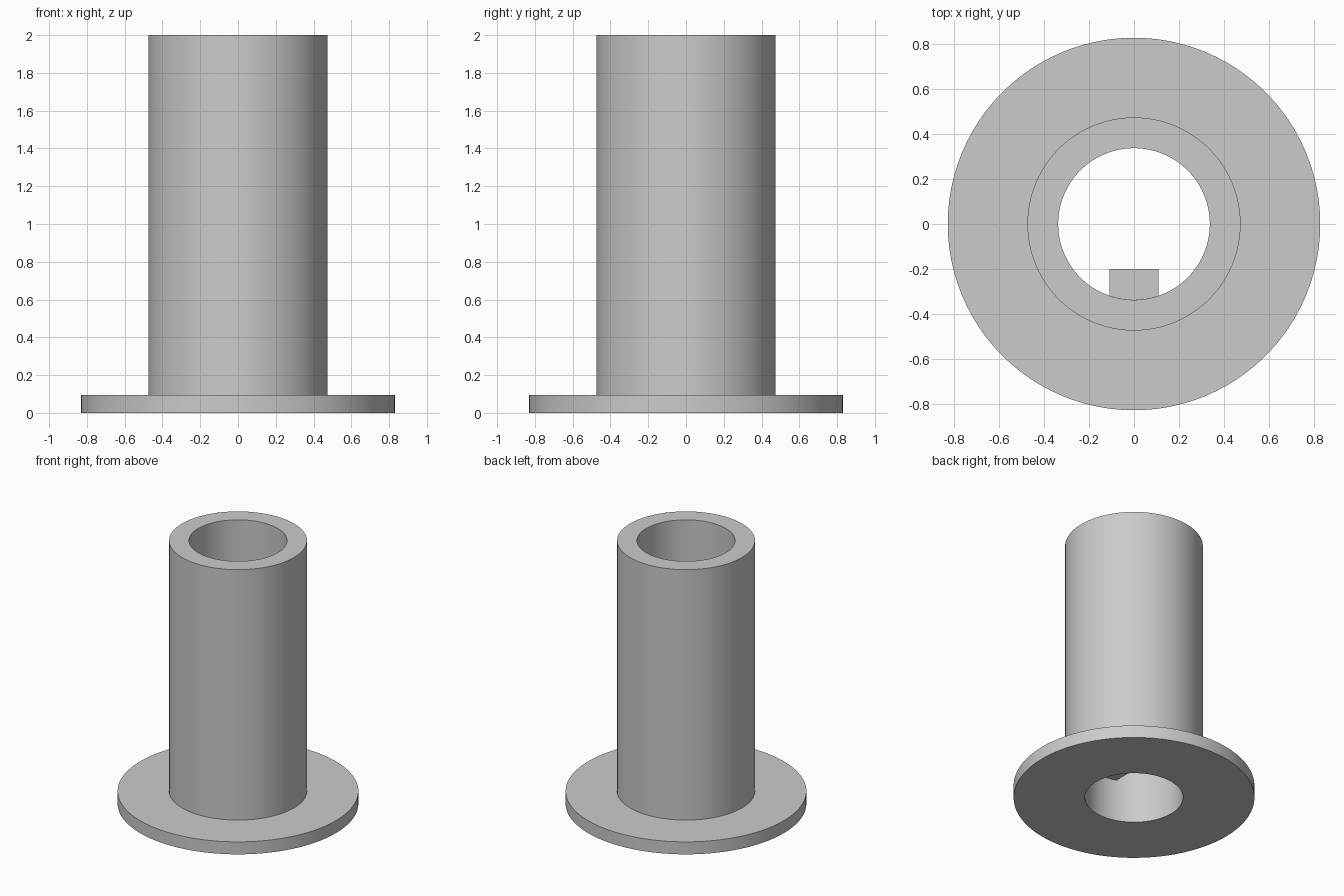
import bpy, bmesh, math

if "Cube" in bpy.data.objects:
    bpy.data.objects.remove(bpy.data.objects["Cube"])

SEG = 96
R_FLANGE, R_TUBE, R_BORE = 0.83, 0.475, 0.338
Z_FLANGE, Z_TOP = 0.095, 2.0

grey = bpy.data.materials.new("light_grey")
grey.diffuse_color = (0.6, 0.6, 0.6, 1)
grey.use_nodes = True
grey.node_tree.nodes["Principled BSDF"].inputs["Base Color"].default_value = grey.diffuse_color


def make_object(name, bm):
    bmesh.ops.recalc_face_normals(bm, faces=bm.faces)
    mesh = bpy.data.meshes.new(name)
    bm.to_mesh(mesh)
    bm.free()
    mesh.materials.append(grey)
    obj = bpy.data.objects.new(name, mesh)
    bpy.context.collection.objects.link(obj)
    bpy.ops.object.select_all(action='DESELECT')
    bpy.context.view_layer.objects.active = obj
    obj.select_set(True)
    bpy.ops.object.shade_smooth_by_angle(angle=math.radians(30))
    return obj


# Flanged sleeve: closed profile of (radius, height) turned around z
profile = [(R_BORE, 0), (R_FLANGE, 0), (R_FLANGE, Z_FLANGE),
           (R_TUBE, Z_FLANGE), (R_TUBE, Z_TOP), (R_BORE, Z_TOP)]
bm = bmesh.new()
rings = []
for i in range(SEG):
    a = 2 * math.pi * i / SEG
    rings.append([bm.verts.new((r * math.cos(a), r * math.sin(a), z)) for r, z in profile])
for i in range(SEG):
    a, b = rings[i], rings[(i + 1) % SEG]
    for j in range(len(profile)):
        k = (j + 1) % len(profile)
        bm.faces.new((a[j], b[j], b[k], a[k]))
make_object("flanged_sleeve", bm)

# Key inside the bore: flat inner side, outer side follows the bore wall
HALF_W, Y_IN, Z0, Z1 = 0.11, -0.2, 0.32, 1.3
half = math.asin(HALF_W / R_BORE)
outline = [(HALF_W, Y_IN), (-HALF_W, Y_IN)]
for i in range(9):
    a = -half + 2 * half * i / 8
    outline.append((R_BORE * math.sin(a), -R_BORE * math.cos(a)))
bm = bmesh.new()
base = bm.faces.new([bm.verts.new((x, y, Z0)) for x, y in outline])
ext = bmesh.ops.extrude_face_region(bm, geom=[base], use_keep_orig=True)
top = [v for v in ext["geom"] if isinstance(v, bmesh.types.BMVert)]
bmesh.ops.translate(bm, verts=top, vec=(0, 0, Z1 - Z0))
make_object("bore_key", bm)
